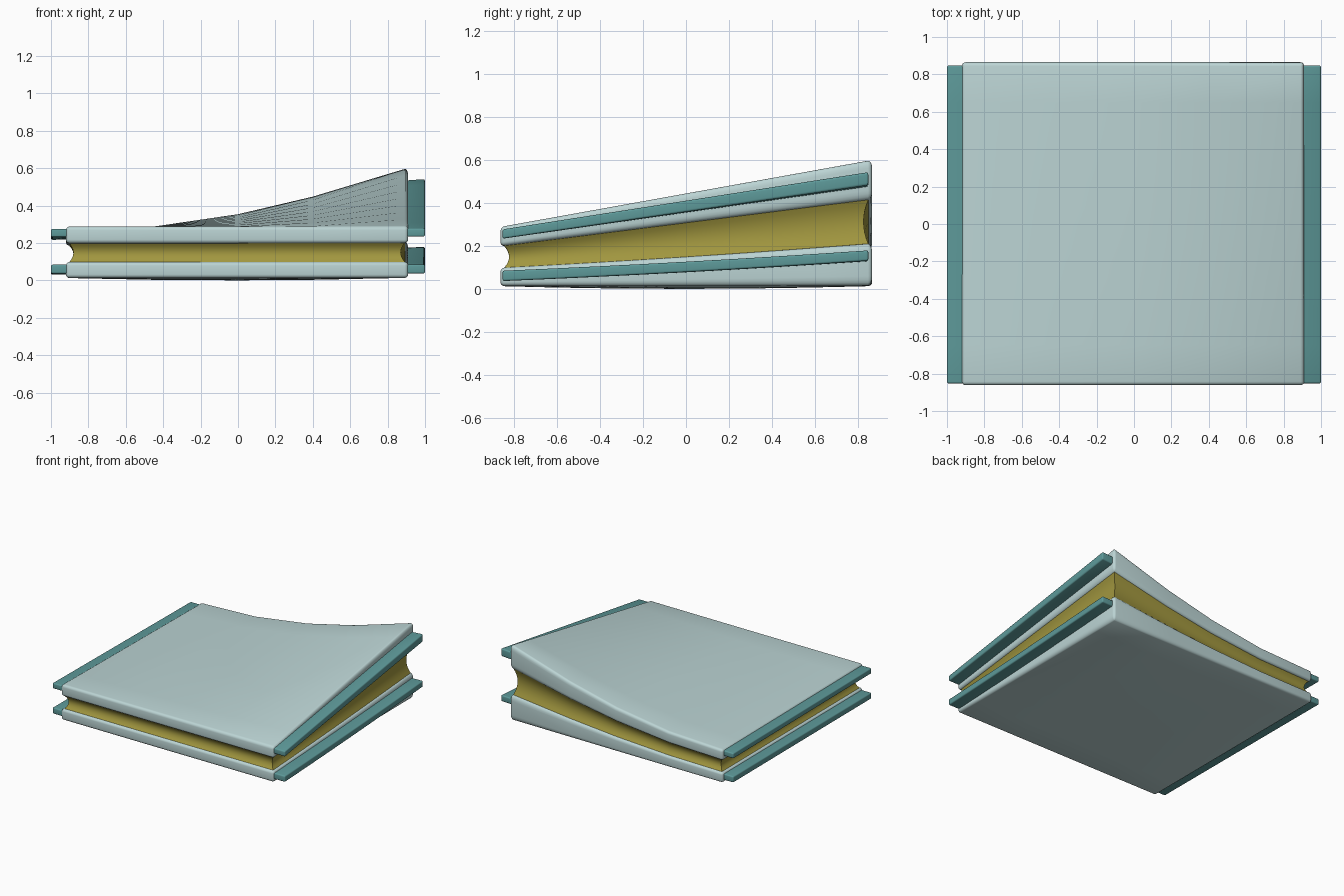
import bpy, bmesh
from mathutils import Vector

if "Cube" in bpy.data.objects:
    bpy.data.objects.remove(bpy.data.objects["Cube"])

X0, X1, Y0, Y1 = -0.92, 0.91, -0.862, 0.865
XS = [-0.92, -0.45, 0.0, 0.4, 0.91]          # lift profile stations across the width
LIFT = [-0.06, 0.0, 0.21, 0.51, 1.0]


def material(name, rgb):
    m = bpy.data.materials.new(name)
    m.diffuse_color = (*rgb, 1)
    m.use_nodes = True
    m.node_tree.nodes["Principled BSDF"].inputs["Base Color"].default_value = m.diffuse_color
    return m


PALE = material("pale_blue", (0.50, 0.66, 0.66))
TEAL = material("teal", (0.11, 0.32, 0.32))
YELLOW = material("yellow", (0.36, 0.31, 0.05))


def lift(x):
    x = min(max(x, XS[0]), XS[-1])
    for a, b, p, q in zip(XS, XS[1:], LIFT, LIFT[1:]):
        if x <= b:
            return p + (q - p) * (x - a) / (b - a)


def layer(base, rise, bow=0.0, sag=0.0):
    """Height surface: flat along the front, rising to the back right corner."""
    def f(x, y):
        v = (y - Y0) / (Y1 - Y0)
        dip = sag * max(0, 1 - (x / 0.92) ** 2) * max(0, 1 - (y / 0.865) ** 2)
        return base + rise * lift(x) * (v - bow * 4 * v * (1 - v)) - dip
    return f


def block(name, xr, yr, low, high, mat, height, bevel=0.0, groove=None):
    """Rounded box cut into strips, then fitted between two height surfaces."""
    bm = bmesh.new()
    bmesh.ops.create_cube(bm, size=1)
    for v in bm.verts:
        v.co = Vector((xr[0] + (v.co.x + 0.5) * (xr[1] - xr[0]),
                       yr[0] + (v.co.y + 0.5) * (yr[1] - yr[0]),
                       (v.co.z + 0.5) * height))
    if bevel:
        bmesh.ops.bevel(bm, geom=bm.edges[:], offset=bevel, segments=4,
                        profile=0.5, affect='EDGES')
    cuts = [((x, 0, 0), (1, 0, 0)) for x in XS[1:-1]]
    cuts += [((0, Y0 + (Y1 - Y0) * i / 8, 0), (0, 1, 0)) for i in range(1, 8)]
    if groove:
        cuts += [((0, 0, height * i / 8), (0, 0, 1)) for i in range(1, 8)]
    for co, no in cuts:
        bmesh.ops.bisect_plane(bm, geom=bm.verts[:] + bm.edges[:] + bm.faces[:],
                               plane_co=co, plane_no=no)
    cx, cy = sum(xr) / 2, sum(yr) / 2
    for v in bm.verts:
        x, y, w = v.co.x, v.co.y, v.co.z / height
        a, b = low(x, y), high(x, y)
        if groove:
            d = groove * (1 - (2 * w - 1) ** 2)
            x = cx + (x - cx) * (1 - 2 * d / (xr[1] - xr[0]))
            y = cy + (y - cy) * (1 - 2 * d / (yr[1] - yr[0]))
        v.co = (x, y, a + (b - a) * w)
    bmesh.ops.recalc_face_normals(bm, faces=bm.faces[:])
    me = bpy.data.meshes.new(name)
    bm.to_mesh(me)
    bm.free()
    me.materials.append(mat)
    ob = bpy.data.objects.new(name, me)
    bpy.context.collection.objects.link(ob)
    bpy.ops.object.select_all(action='DESELECT')
    ob.select_set(True)
    bpy.context.view_layer.objects.active = ob
    bpy.ops.object.shade_smooth_by_angle(angle=0.7)


# Warped panels
lower_top = layer(0.098, 0.115, bow=0.05)
upper_low = layer(0.198, 0.222)
block("lower_panel", (X0, X1), (Y0, Y1), layer(0.013, 0.003, sag=0.013), lower_top,
      PALE, 0.09, 0.02)
block("upper_panel", (X0, X1), (Y0, Y1), upper_low, layer(0.288, 0.317), PALE, 0.09, 0.02)

# Filling with concave sides
block("filling", (X0 + 0.018, X1 - 0.018), (Y0 + 0.018, Y1 - 0.018),
      lower_top, upper_low, YELLOW, 0.1, groove=0.022)

# Side rails
for side, xr in (("left", (-1.0, -0.88)), ("right", (0.87, 1.0))):
    yr = (-0.852, 0.847)
    block(side + "_lower_rail", xr, yr, layer(0.036, 0.096, bow=0.06),
          layer(0.084, 0.096, bow=0.06), TEAL, 0.046, 0.009)
    block(side + "_upper_rail", xr, yr, layer(0.232, 0.252), layer(0.275, 0.27),
          TEAL, 0.046, 0.009)
